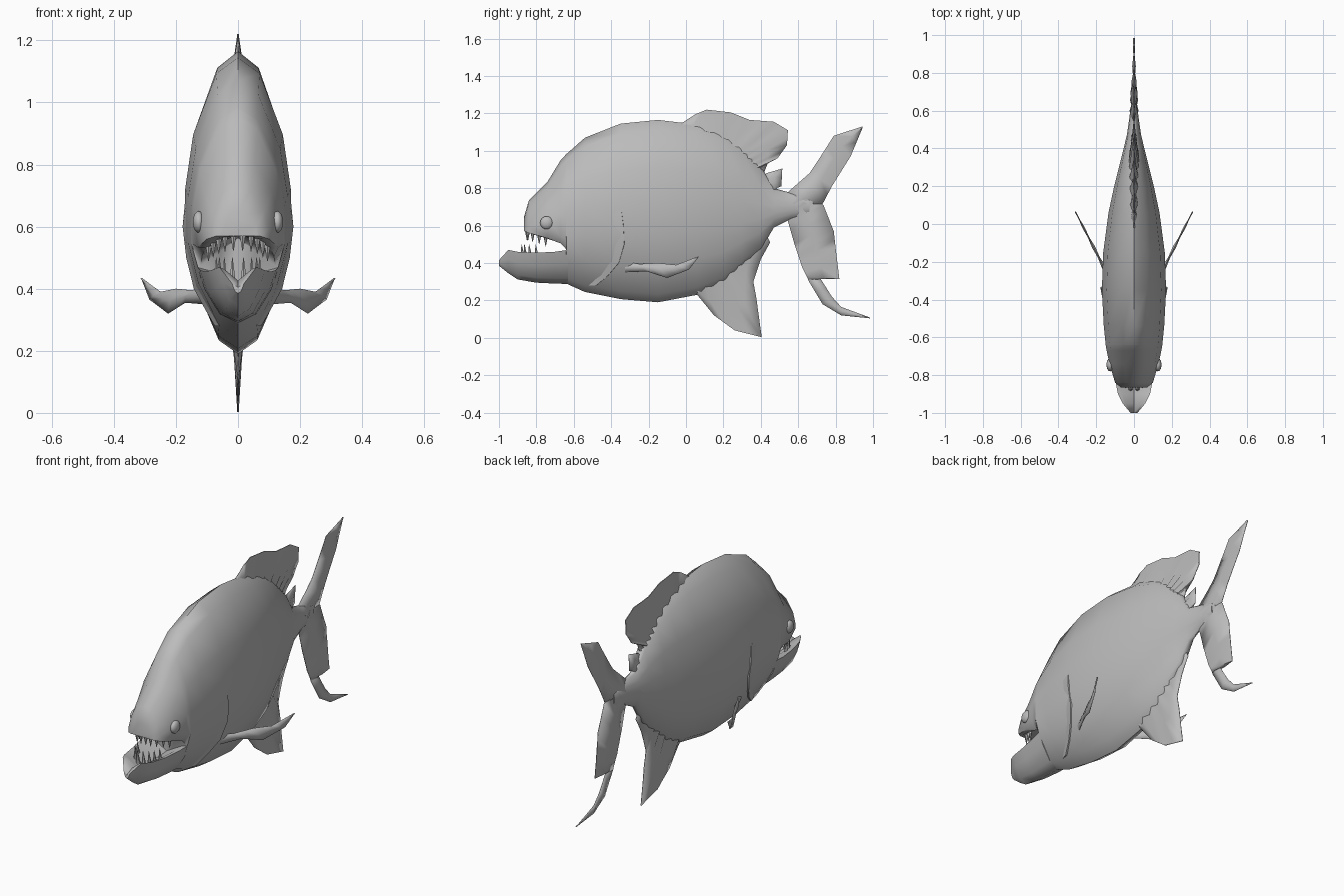
import bpy
import bmesh
import math
from mathutils import Vector, Matrix
from mathutils.bvhtree import BVHTree

cube = bpy.data.objects.get("Cube")
if cube:
    bpy.data.objects.remove(cube, do_unlink=True)

# One grey for the whole fish
GREY = (0.5, 0.5, 0.5, 1.0)
skin = bpy.data.materials.new("fish_grey")
skin.use_nodes = True
skin.diffuse_color = GREY
skin.node_tree.nodes["Principled BSDF"].inputs["Base Color"].default_value = GREY


def finish(name, bm, sharp_angle=55):
    """Turn a bmesh into a smooth-shaded object."""
    bmesh.ops.remove_doubles(bm, verts=bm.verts, dist=0.0004)
    bmesh.ops.recalc_face_normals(bm, faces=bm.faces)
    mesh = bpy.data.meshes.new(name)
    bm.to_mesh(mesh)
    bm.free()
    mesh.materials.append(skin)
    mesh.shade_smooth()
    mesh.set_sharp_from_angle(angle=math.radians(sharp_angle))
    obj = bpy.data.objects.new(name, mesh)
    bpy.context.collection.objects.link(obj)
    return obj


def loft(name, rings, sharp_angle=55):
    """Skin closed rings of equal length and cap both ends."""
    bm = bmesh.new()
    rows = [[bm.verts.new(p) for p in ring] for ring in rings]
    count = len(rows[0])
    for a, b in zip(rows, rows[1:]):
        for i in range(count):
            j = (i + 1) % count
            bm.faces.new((a[i], a[j], b[j], b[i]))
    bm.faces.new(rows[0])
    bm.faces.new(rows[-1])
    return finish(name, bm, sharp_angle)


def mirrored(half):
    """Close a half section, running top to bottom, into a full ring."""
    return half + [(-x, z) for x, z in reversed(half[1:-1])]


def fin(name, ribs, thick, profile, place=None, fade=1.0):
    """Pleated fin: ribs run from root to edge, in-between ribs are thinner."""
    place = place or (lambda side, u, v: Vector((side, u, v)))
    pleats = []
    for i, (a, b) in enumerate(ribs):
        a, b = Vector(a), Vector(b)
        if i:
            pa, pb = pleats[-1][:2]
            pleats.append(((pa + a) / 2, (pb + b) / 2, 0.5))
        pleats.append((a, b, 1.0))
    rings = []
    for i, (a, b, pleat) in enumerate(pleats):
        t = thick * pleat * (1 + (fade - 1) * i / (len(pleats) - 1))
        pts = [a, (a + b) / 2, b]
        near = [place(t * k, *p) for p, k in zip(pts, profile)]
        far = [place(-t * k, *p) for p, k in zip(pts, profile)]
        rings.append(near + far[::-1])
    return loft(name, rings, 80)


# Body and upper head: y, top, bottom, half width, mouth roof (or None)
BODY = [
    (-0.865, 0.65, 0.46, 0.07, 0.57), (-0.84, 0.735, 0.42, 0.1, 0.56),
    (-0.74, 0.835, 0.36, 0.13, 0.53), (-0.67, 0.95, 0.31, 0.145, 0.505),
    (-0.642, 0.98, 0.29, 0.15, 0.475), (-0.64, 0.982, 0.29, 0.15, None),
    (-0.54, 1.07, 0.245, 0.16, None), (-0.35, 1.145, 0.207, 0.17, None),
    (-0.15, 1.165, 0.19, 0.163, None), (0.06, 1.14, 0.23, 0.135, None),
    (0.2, 1.09, 0.29, 0.105, None), (0.3, 1.02, 0.38, 0.08, None),
    (0.4, 0.92, 0.47, 0.055, None), (0.47, 0.8, 0.59, 0.038, None),
    (0.56, 0.775, 0.635, 0.025, None), (0.66, 0.75, 0.66, 0.012, None),
]
SECTION = mirrored([(0, 1), (0.41, 0.89), (0.85, 0.47), (1, 0.1), (1, -0.27),
                    (0.8, -0.58), (0.38, -0.91), (0, -1)])
rings = []
for y, top, bottom, width, roof in BODY:
    ring = []
    for px, pz in SECTION:
        z = (top + bottom) / 2 + pz * (top - bottom) / 2
        if roof and z < roof:
            z = roof + 0.5 * (y - BODY[0][0]) * max(0, 0.8 - abs(px))
        ring.append(Vector((px * width, y, z)))
    rings.append(ring)
body = loft("body", rings)

# Lower jaw with a hollow floor: y, lip, bottom, half width
JAW = [(-1.0, 0.415, 0.385, 0.018), (-0.95, 0.47, 0.345, 0.06),
       (-0.9, 0.46, 0.312, 0.085), (-0.8, 0.455, 0.295, 0.105),
       (-0.7, 0.46, 0.29, 0.122), (-0.63, 0.47, 0.288, 0.131)]
JAW_SECTION = mirrored([(0, 0.3), (0.75, 0.9), (1, 1), (0.82, 0.2),
                        (0.45, -0.68), (0, -1)])
loft("lower_jaw", [[Vector((px * w, y, (lip + low) / 2 + pz * (lip - low) / 2))
                    for px, pz in JAW_SECTION] for y, lip, low, w in JAW])

# Fins along the midline, each rib as (root, edge) in y and z
TAPER = (1, 0.45, 0.08)
LENS = (0.1, 1, 0.1)
fin("dorsal_fin", [
    ((-0.04, 1.1), (-0.02, 1.15)), ((0.03, 1.08), (0.05, 1.195)),
    ((0.1, 1.06), (0.11, 1.22)), ((0.18, 1.03), (0.24, 1.205)),
    ((0.23, 1.0), (0.34, 1.165)), ((0.28, 0.97), (0.47, 1.155)),
    ((0.31, 0.95), (0.545, 1.11)), ((0.34, 0.93), (0.54, 1.03)),
    ((0.36, 0.9), (0.49, 0.96)), ((0.37, 0.88), (0.44, 0.94)),
    ((0.38, 0.85), (0.42, 0.89))], 0.03, TAPER)
fin("rear_back_fin", [
    ((0.4, 0.84), (0.43, 0.88)), ((0.43, 0.82), (0.515, 0.905)),
    ((0.45, 0.79), (0.51, 0.81)), ((0.46, 0.76), (0.47, 0.795))], 0.02, TAPER)
fin("anal_fin", [
    ((0.05, 0.26), (0.06, 0.23)), ((0.1, 0.28), (0.15, 0.12)),
    ((0.17, 0.32), (0.26, 0.04)), ((0.22, 0.37), (0.405, 0.003)),
    ((0.26, 0.42), (0.375, 0.22)), ((0.29, 0.47), (0.36, 0.3)),
    ((0.33, 0.52), (0.4, 0.42)), ((0.37, 0.56), (0.45, 0.51)),
    ((0.4, 0.6), (0.43, 0.55)), ((0.44, 0.66), (0.46, 0.62))], 0.03, TAPER)
fin("tail_upper_lobe", [
    ((0.54, 0.775), (0.6, 0.66)), ((0.66, 0.88), (0.73, 0.715)),
    ((0.72, 0.97), (0.78, 0.81)), ((0.79, 1.08), (0.88, 0.97)),
    ((0.943, 1.13), (0.945, 1.125))], 0.024, LENS, fade=0.2)
fin("tail_lower_lobe", [
    ((0.54, 0.64), (0.66, 0.76)), ((0.58, 0.5), (0.735, 0.71)),
    ((0.6, 0.44), (0.79, 0.57)), ((0.62, 0.38), (0.8, 0.48)),
    ((0.65, 0.32), (0.82, 0.315)), ((0.655, 0.305), (0.72, 0.315)),
    ((0.73, 0.18), (0.78, 0.22)), ((0.83, 0.12), (0.83, 0.165)),
    ((0.985, 0.104), (0.985, 0.108))], 0.024, LENS, fade=0.2)

# Gill edge line on the side of the body, in y and z
GILL = [(-0.345, 0.68), (-0.335, 0.6), (-0.33, 0.5), (-0.36, 0.4),
        (-0.42, 0.33), (-0.48, 0.28)]
tree = BVHTree.FromPolygons([v.co for v in body.data.vertices],
                            [p.vertices[:] for p in body.data.polygons])


def skin_x(y, z):
    """Half width of the body surface at a given place."""
    hit = tree.ray_cast(Vector((1, y, z)), Vector((-1, 0, 0)))[0]
    return hit.x if hit else 0.02


# Paired parts
for side, label in ((1, "left"), (-1, "right")):
    # Swept-back side fin: ribs in x and z, leaning back along y
    def swept(t, x, z):
        return Vector((side * (x + t), 1.95 * x - 0.54 - t / 2, z))
    fin(label + "_pectoral_fin", [
        ((0.11, 0.405), (0.11, 0.35)), ((0.15, 0.395), (0.17, 0.355)),
        ((0.2, 0.4), (0.225, 0.32)), ((0.25, 0.39), (0.285, 0.365)),
        ((0.31, 0.435), (0.311, 0.431))], 0.012, LENS, swept, 0.3)

    # Gill cover: a thin flap that lifts towards its rear edge
    flap = []
    for i, (y, z) in enumerate(GILL):
        lift = 0.009 if i else 0.001
        flap.append([Vector((side * (skin_x(yy, z) + off), yy, z)) for yy, off in
                     ((y - 0.06, -0.002), (y, lift), (y + 0.002, -0.008))])
    loft(label + "_gill_cover", flap, 30)

    # Eye
    bm = bmesh.new()
    bmesh.ops.create_uvsphere(bm, u_segments=14, v_segments=8, radius=0.035)
    bmesh.ops.scale(bm, vec=(0.55, 1, 1), verts=bm.verts)
    spot = Vector((side * (skin_x(-0.745, 0.615) - 0.002), -0.745, 0.615))
    bmesh.ops.translate(bm, vec=spot, verts=bm.verts)
    finish(label + "_eye", bm)


def teeth(name, places, base, height, tilt):
    """Rows of pointed teeth on both sides; negative height points down."""
    bm = bmesh.new()
    for x, y in places:
        for side in (1, -1):
            middle = Vector((side * x, y, base(y) + height / 2))
            turn = Matrix.Rotation(math.pi if height < 0 else tilt, 4, "X")
            bmesh.ops.create_cone(bm, cap_ends=True, segments=6, radius1=0.013,
                                  radius2=0.001, depth=abs(height),
                                  matrix=Matrix.Translation(middle) @ turn)
    return finish(name, bm)


teeth("upper_teeth", [(0.015, -0.85), (0.042, -0.845), (0.062, -0.82),
                      (0.08, -0.785), (0.095, -0.75)],
      lambda y: 0.585 - 0.33 * (y + 0.86), -0.06, 0)
teeth("lower_teeth", [(0.018, -0.875), (0.044, -0.86), (0.06, -0.835),
                      (0.07, -0.8)], lambda y: 0.415, 0.085, 0.1)
